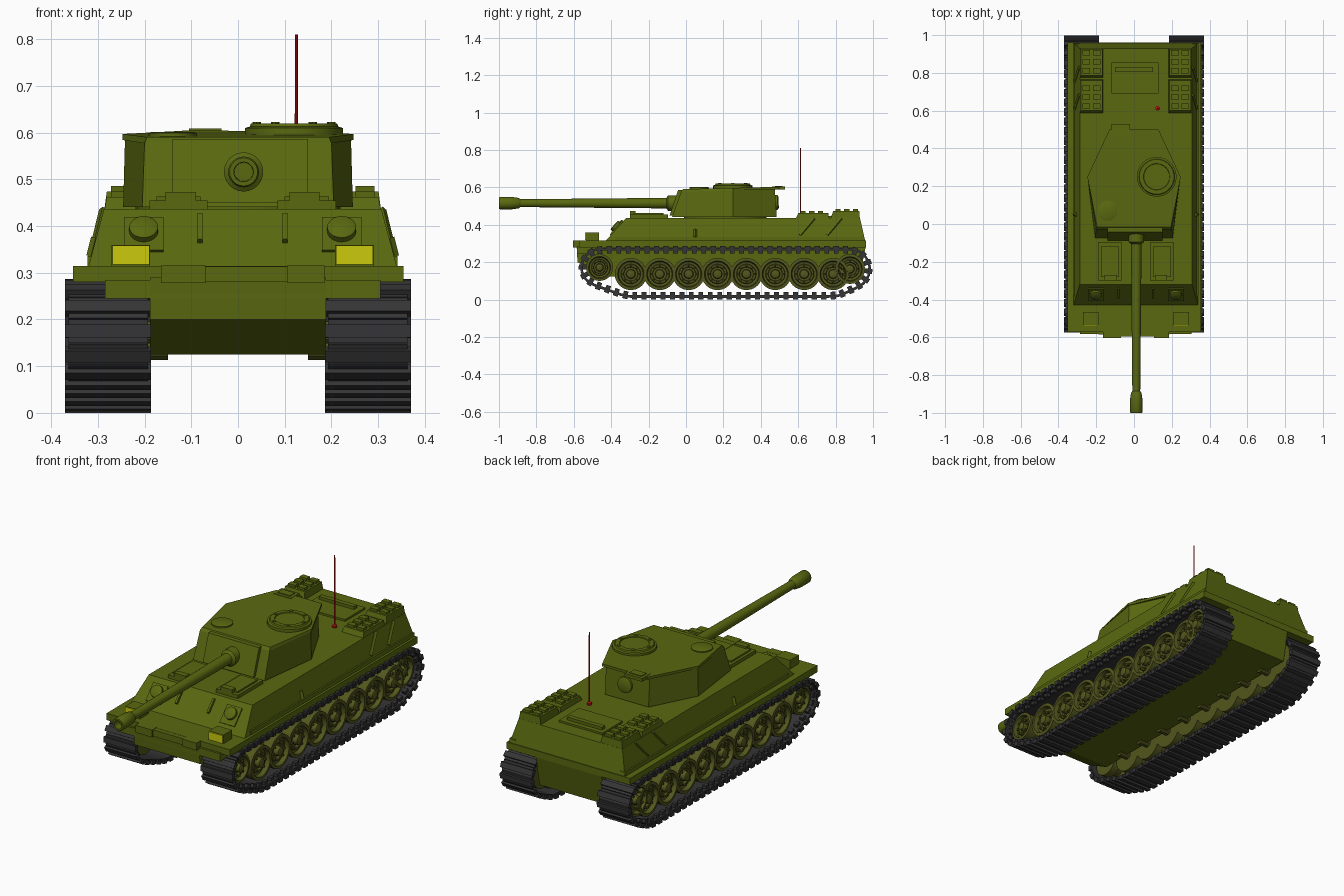
import bpy, bmesh, math
from mathutils import Vector, Matrix
from mathutils.geometry import convex_hull_2d

if "Cube" in bpy.data.objects:
    bpy.data.objects.remove(bpy.data.objects["Cube"])


def material(name, rgb):
    m = bpy.data.materials.new(name)
    m.diffuse_color = (*rgb, 1)
    m.use_nodes = True
    m.node_tree.nodes["Principled BSDF"].inputs["Base Color"].default_value = m.diffuse_color
    return m


GREEN = material("olive green", (0.10, 0.14, 0.005))
WHEEL = material("wheel olive", (0.085, 0.095, 0.012))
DARK = material("track grey", (0.035, 0.035, 0.037))
YELLOW = material("lamp yellow", (0.60, 0.60, 0.004))
RED = material("aerial red", (0.55, 0.008, 0.006))
CX = 0.01  # the hull details sit slightly right of centre


def finish(name, bm, mat, smooth=False):
    bmesh.ops.recalc_face_normals(bm, faces=bm.faces)
    me = bpy.data.meshes.new(name)
    bm.to_mesh(me)
    bm.free()
    me.materials.append(mat)
    if smooth:
        me.polygons.foreach_set("use_smooth", [True] * len(me.polygons))
        me.set_sharp_from_angle(angle=math.radians(35))
    ob = bpy.data.objects.new(name, me)
    bpy.context.collection.objects.link(ob)
    return ob


def add_box(bm, c, size, rot=Matrix()):
    m = Matrix.Translation(c) @ rot @ Matrix.Diagonal((*size, 1))
    bmesh.ops.create_cube(bm, size=1, matrix=m)


def box(name, x, y, z, mat=GREEN):
    bm = bmesh.new()
    c = [(a[0] + a[1]) / 2 for a in (x, y, z)]
    add_box(bm, c, [abs(a[1] - a[0]) for a in (x, y, z)])
    return finish(name, bm, mat)


def loft(name, ring0, ring1, mat=GREEN):
    bm = bmesh.new()
    a = [bm.verts.new(p) for p in ring0]
    b = [bm.verts.new(p) for p in ring1]
    n = len(a)
    for i in range(n):
        j = (i + 1) % n
        bm.faces.new((a[i], a[j], b[j], b[i]))
    bm.faces.new(a)
    bm.faces.new(b)
    return finish(name, bm, mat)


def lathe(name, origin, axis, profile, seg=24, mat=GREEN):
    """Turned part: profile is (distance along axis, radius)."""
    bm = bmesh.new()
    q = Vector(axis).to_track_quat('Z', 'Y')
    rings = []
    for d, r in profile:
        rings.append([bm.verts.new(Vector(origin) + q @ Vector(
            (r * math.cos(t), r * math.sin(t), d)))
            for t in (2 * math.pi * k / seg for k in range(seg))])
    for a, b in zip(rings, rings[1:]):
        for i in range(seg):
            j = (i + 1) % seg
            bm.faces.new((a[i], a[j], b[j], b[i]))
    bm.faces.new(rings[0])
    bm.faces.new(rings[-1])
    return finish(name, bm, mat, seg > 6)


def rod(name, p0, p1, r, seg=4, mat=GREEN):
    d = Vector(p1) - Vector(p0)
    return lathe(name, p0, d, [(0, r), (d.length, r)], seg, mat)


def rect(hx, y0, y1, z, cx=0.0):
    return [(cx - hx, y0, z), (cx + hx, y0, z), (cx + hx, y1, z), (cx - hx, y1, z)]


# Hull: tub between the tracks, fender slab, sloped upper body
tub = [(-0.585, 0.29), (-0.58, 0.20), (-0.44, 0.125), (0.93, 0.125), (0.962, 0.29)]
loft("lower_hull", [(-0.188, y, z) for y, z in tub], [(0.188, y, z) for y, z in tub])
box("fender_slab", (-0.353, 0.354), (-0.572, 0.962), (0.28, 0.315))
box("bow_lip", (-0.285, 0.305), (-0.583, -0.50), (0.245, 0.285))
box("bow_plate", (-0.16, 0.185), (-0.595, -0.56), (0.28, 0.314))
for x0, x1 in ((-0.165, -0.07), (0.105, 0.185)):
    box("bow_bracket", (x0, x1), (-0.604, -0.56), (0.278, 0.316))
loft("upper_hull", rect(0.33, -0.43, 0.958, 0.314, CX), rect(0.297, -0.32, 0.93, 0.437, CX))

# Fittings on the sloped front plate
slope = Matrix.Rotation(math.radians(48), 4, 'X')
normal = slope @ Vector((0, 0, 1))


def on_slope(x, z):
    return Vector((x, -0.43 + (z - 0.315) * 0.9, z))


for s in (-1, 1):
    bm = bmesh.new()
    add_box(bm, on_slope(CX + s * 0.212, 0.38), (0.085, 0.095, 0.012), slope)
    finish("front_hatch_plate", bm, GREEN)
    lathe("front_hatch_disc", on_slope(CX + s * 0.212, 0.385), normal,
          [(0, 0.031), (0.02, 0.031), (0.023, 0.026)], 20)
    bm = bmesh.new()
    add_box(bm, on_slope(CX + s * 0.091, 0.392), (0.011, 0.075, 0.025), slope)
    finish("front_plate_rib", bm, GREEN)
    # Lamps on the front fenders
    x = sorted((CX + s * 0.198, CX + s * 0.281))
    box("lamp_housing", x, (-0.535, -0.465), (0.312, 0.36))
    box("lamp_glass", (x[0] + 0.002, x[1] - 0.002), (-0.541, -0.534), (0.318, 0.358), YELLOW)
    # Crew hatches on the front deck
    x = sorted((CX + s * 0.075, CX + s * 0.20))
    box("deck_hatch", x, (-0.30, -0.095), (0.43, 0.455))
    box("deck_hatch_lid", (x[0] + 0.015, x[1] - 0.015), (-0.28, -0.12), (0.45, 0.463))
    box("deck_periscope", (CX + s * 0.10, CX + s * 0.165), (-0.30, -0.27), (0.45, 0.473))
    # Side rails and diagonal ribs
    box("side_rail", (CX + s * 0.30, CX + s * 0.332), (-0.38, 0.955), (0.314, 0.336))
    rod("side_post", (CX + s * 0.325, 0.05, 0.335), (CX + s * 0.315, 0.05, 0.375), 0.01)
    for y in (0.61, 0.755):
        rod("side_rib", (CX + s * 0.32, y, 0.345), (CX + s * 0.298, y + 0.075, 0.435), 0.01)
    # Rear deck grille boxes with studs
    xi, xo = CX + s * 0.172, CX + s * 0.297
    for y0, y1, z in ((0.585, 0.765, 0.462), (0.772, 0.93, 0.474)):
        loft("grille_box", rect(abs(xo - xi) / 2, y0, y1, 0.43, (xi + xo) / 2),
             rect(abs(xo - xi) / 2 - 0.006, y0 + 0.015, y1 - 0.004, z, (xi + xo) / 2))
        bm = bmesh.new()
        for i in range(2):
            for j in range(3):
                add_box(bm, (xi + s * (0.035 + 0.055 * i), y0 + 0.04 + 0.047 * j, z + 0.004),
                        (0.04, 0.028, 0.016))
        finish("grille_studs", bm, GREEN)

# Engine cover and aerial
box("engine_cover", (-0.12, 0.13), (0.69, 0.855), (0.43, 0.447))
box("engine_cover_bar", (-0.10, 0.10), (0.805, 0.83), (0.44, 0.462))
lathe("aerial", (0.125, 0.612, 0.435), (0, 0, 1),
      [(0, 0.012), (0.012, 0.012), (0.016, 0.004), (0.375, 0.003)], 10, RED)

# Turret: six-sided body with a thin overhanging roof plate
def six(front, mid, rear, z, tilt=0.0):
    half = [front, mid, rear]
    pts = half + [(-x, y) for x, y in reversed(half)]
    return [(x, y, z + tilt * y) for x, y in pts]


lathe("turret_ring", (0, 0.21, 0.43), (0, 0, 1), [(0, 0.22), (0.02, 0.22)], 32)
loft("turret_body", six((0.205, -0.075), (0.246, 0.25), (0.125, 0.485), 0.441),
     six((0.20, -0.025), (0.242, 0.25), (0.125, 0.475), 0.580, 0.025))
loft("turret_roof", six((0.20, -0.028), (0.247, 0.25), (0.13, 0.50), 0.578, 0.025),
     six((0.195, -0.015), (0.247, 0.25), (0.13, 0.50), 0.591, 0.025))
loft("mantlet", rect(0.145, -0.088, 0.0, 0.45, 0.005), rect(0.145, -0.042, 0.0, 0.586, 0.005))
box("turret_rear_bracket", (-0.12, -0.02), (0.46, 0.53), (0.588, 0.605))
box("turret_rear_step", (-0.105, -0.035), (0.475, 0.515), (0.60, 0.609))
lathe("turret_rear_port", (0.01, 0.475, 0.52), (0, 1, 0.05), [(0, 0.04), (0.015, 0.04), (0.02, 0.03)], 20)

# Roof hatches
lathe("cupola", (0.12, 0.25, 0.585), (0, 0, 1),
      [(0, 0.105), (0.025, 0.105), (0.028, 0.095), (0.035, 0.092), (0.035, 0.07), (0.031, 0.068)], 32)
for k in range(6):
    t = k * math.pi / 3
    lathe("cupola_stud", (0.12 + 0.08 * math.cos(t), 0.25 + 0.08 * math.sin(t), 0.615),
          (0, 0, 1), [(0, 0.009), (0.008, 0.009)], 8)
lathe("loader_hatch", (-0.14, 0.07, 0.585), (0, 0, 1), [(0, 0.052), (0.014, 0.052), (0.017, 0.045)], 24)

# Gun: collar, tapered barrel and hollow muzzle
lathe("gun", (0.012, 0.0, 0.516), (0, -1, 0),
      [(0, 0.042), (0.095, 0.042), (0.105, 0.028), (0.45, 0.025), (0.885, 0.021),
       (0.895, 0.028), (0.93, 0.033), (0.995, 0.033), (1.0, 0.030), (1.0, 0.021), (0.96, 0.020)], 24)

# Track path: hull around the end wheels, evenly resampled
circles = [(-0.462, 0.172, 0.098), (-0.30, 0.137, 0.12), (0.785, 0.137, 0.12), (0.877, 0.164, 0.106)]
pts = [(y + r * math.cos(t), z + r * math.sin(t)) for y, z, r in circles
       for t in (2 * math.pi * k / 48 for k in range(48))]
loop = [Vector(pts[i]) for i in convex_hull_2d(pts)]
edges = [(loop[i], loop[(i + 1) % len(loop)]) for i in range(len(loop))]
total = sum((b - a).length for a, b in edges)


def along(d):
    d %= total
    for a, b in edges:
        length = (b - a).length
        if d <= length:
            return a + (b - a) * (d / length)
        d -= length
    return loop[0]


LINKS = 66
pitch = total / LINKS
mid = Vector((0.2, 0.15))
for s, side in ((-1, "left"), (1, "right")):
    bm = bmesh.new()
    for k in range(LINKS):
        a, b = along(k * pitch), along((k + 1) * pitch)
        c, t = (a + b) / 2, (b - a).normalized()
        n = Vector((t.y, -t.x))
        if n.dot(c - mid) < 0:
            n = -n
        rot = Matrix.Rotation(math.atan2(t.y, t.x), 4, 'X')
        add_box(bm, (s * 0.278, c.x, c.y), (0.17, pitch * 1.0, 0.014), rot)
        g = c + n * 0.006
        add_box(bm, (s * 0.278, g.x, g.y), (0.184, pitch * 0.55, 0.022), rot)
        g = c - n * 0.014
        add_box(bm, (s * 0.345, g.x, g.y), (0.02, pitch * 0.5, 0.02), rot)
    finish(side + "_track", bm, DARK)

    # Eight road wheels, front idler and rear sprocket
    wheels = [(-0.295 + 0.1545 * k, 0.137, 0.086) for k in range(8)]
    wheels += [(-0.462, 0.172, 0.072), (0.877, 0.164, 0.08)]
    for y, z, r in wheels:
        lathe(side + "_wheel", (s * 0.205, y, z), (s, 0, 0),
              [(0, r * 0.8), (0, r), (0.04, r), (0.045, r * 0.7), (0.08, r * 0.7), (0.085, r),
               (0.135, r), (0.137, r * 0.82), (0.115, r * 0.76), (0.112, r * 0.62),
               (0.122, r * 0.58), (0.122, r * 0.46), (0.112, r * 0.42), (0.112, r * 0.3),
               (0.138, r * 0.26), (0.142, r * 0.15)], 24, WHEEL)
        rod(side + "_axle", (s * 0.15, y, z), (s * 0.21, y, z), 0.025, 10, WHEEL)
        bm = bmesh.new()
        for k in range(8):
            t = k * math.pi / 4
            add_box(bm, (s * 0.33, y + r * 0.52 * math.cos(t), z + r * 0.52 * math.sin(t)),
                    (0.012, 0.009, 0.009))
        finish(side + "_wheel_bolts", bm, WHEEL)
